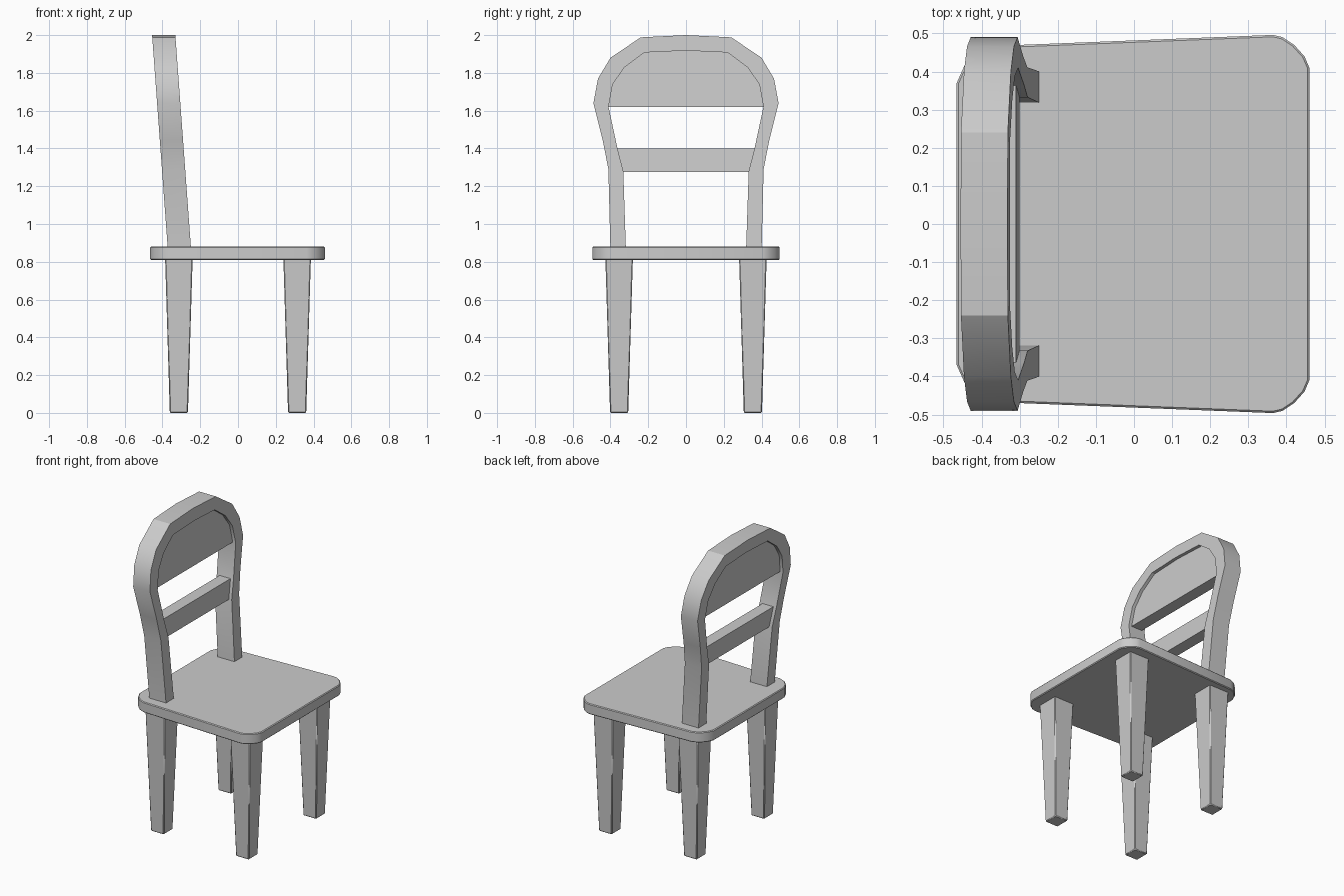
import bpy, bmesh, math

if "Cube" in bpy.data.objects:
    bpy.data.objects.remove(bpy.data.objects["Cube"])


def make_object(name, bm, bevel=0.0, angle=30):
    bmesh.ops.recalc_face_normals(bm, faces=bm.faces)
    mesh = bpy.data.meshes.new(name)
    bm.to_mesh(mesh)
    bm.free()
    obj = bpy.data.objects.new(name, mesh)
    bpy.context.collection.objects.link(obj)
    if bevel:
        mod = obj.modifiers.new("soft_edges", 'BEVEL')
        mod.width = bevel
        mod.segments = 1
        mod.limit_method = 'ANGLE'
        mod.angle_limit = math.radians(50)
    bpy.ops.object.select_all(action='DESELECT')
    obj.select_set(True)
    bpy.context.view_layer.objects.active = obj
    bpy.ops.object.shade_smooth_by_angle(angle=math.radians(angle))
    return obj


def loft(name, ring_a, ring_b, bevel=0.0, angle=30):
    """Closed solid between two matching rings of points."""
    bm = bmesh.new()
    a = [bm.verts.new(p) for p in ring_a]
    b = [bm.verts.new(p) for p in ring_b]
    bm.faces.new(a)
    bm.faces.new(b)
    n = len(a)
    for i in range(n):
        j = (i + 1) % n
        bm.faces.new((a[i], a[j], b[j], b[i]))
    return make_object(name, bm, bevel, angle)


def lean(z):
    """Centre x of the raked backrest at height z."""
    return -0.311 - 0.0735 * (z - 0.88)


def back_solid(name, outline, depth, offset=0.0):
    """Outline in (y, z) thickened along x, following the rake."""
    def ring(s):
        return [(lean(z) + offset + s * depth / 2, y, z) for y, z in outline]
    return loft(name, ring(-1), ring(1))


def mirrored(half):
    """Complete a half outline that ends on y = 0."""
    return half + [(-y, z) for y, z in reversed(half) if y != 0]


# Seat: slightly tapered board with rounded corners
side = [(0.46, 0.41), (0.447, 0.44), (0.42, 0.47), (0.39, 0.49), (0.365, 0.496),
        (-0.37, 0.467), (-0.41, 0.45), (-0.445, 0.415), (-0.465, 0.37)]
plan = side + [(x, -y) for x, y in reversed(side)]
loft("seat", [(x, y, 0.81) for x, y in plan],
     [(x, y, 0.88) for x, y in plan], bevel=0.005)

# Legs: square, tapering to the floor
corners = ((-1, -1), (1, -1), (1, 1), (-1, 1))
for label, cx in (("front", 0.313), ("rear", -0.313)):
    for hand, cy in (("right", -0.354), ("left", 0.354)):
        loft(f"{label}_leg_{hand}",
             [(cx + sx * 0.048, cy + sy * 0.048, 0.0) for sx, sy in corners],
             [(cx + sx * 0.073, cy + sy * 0.073, 0.82) for sx, sy in corners],
             bevel=0.005)

# Backrest frame: bent hoop standing on the seat
outer = [(0.40, 0.86), (0.411, 1.29), (0.44, 1.44), (0.49, 1.64),
         (0.466, 1.77), (0.40, 1.88), (0.24, 1.988), (0, 2.0)]
inner = [(0.318, 0.86), (0.332, 1.28), (0.363, 1.40), (0.41, 1.62),
         (0.388, 1.74), (0.325, 1.83), (0.22, 1.908), (0, 1.918)]
back_solid("back_frame", mirrored(outer) + mirrored(inner)[::-1], 0.123)

# Upper panel, tucked into the hoop
panel = [(y * 1.04, z + 0.015) for y, z in inner[4:]]
back_solid("back_panel", mirrored([(0.425, 1.62)] + panel), 0.08)

# Lower cross slat
back_solid("back_slat", [(0.35, 1.275), (0.385, 1.40),
                         (-0.385, 1.40), (-0.35, 1.275)], 0.08)
